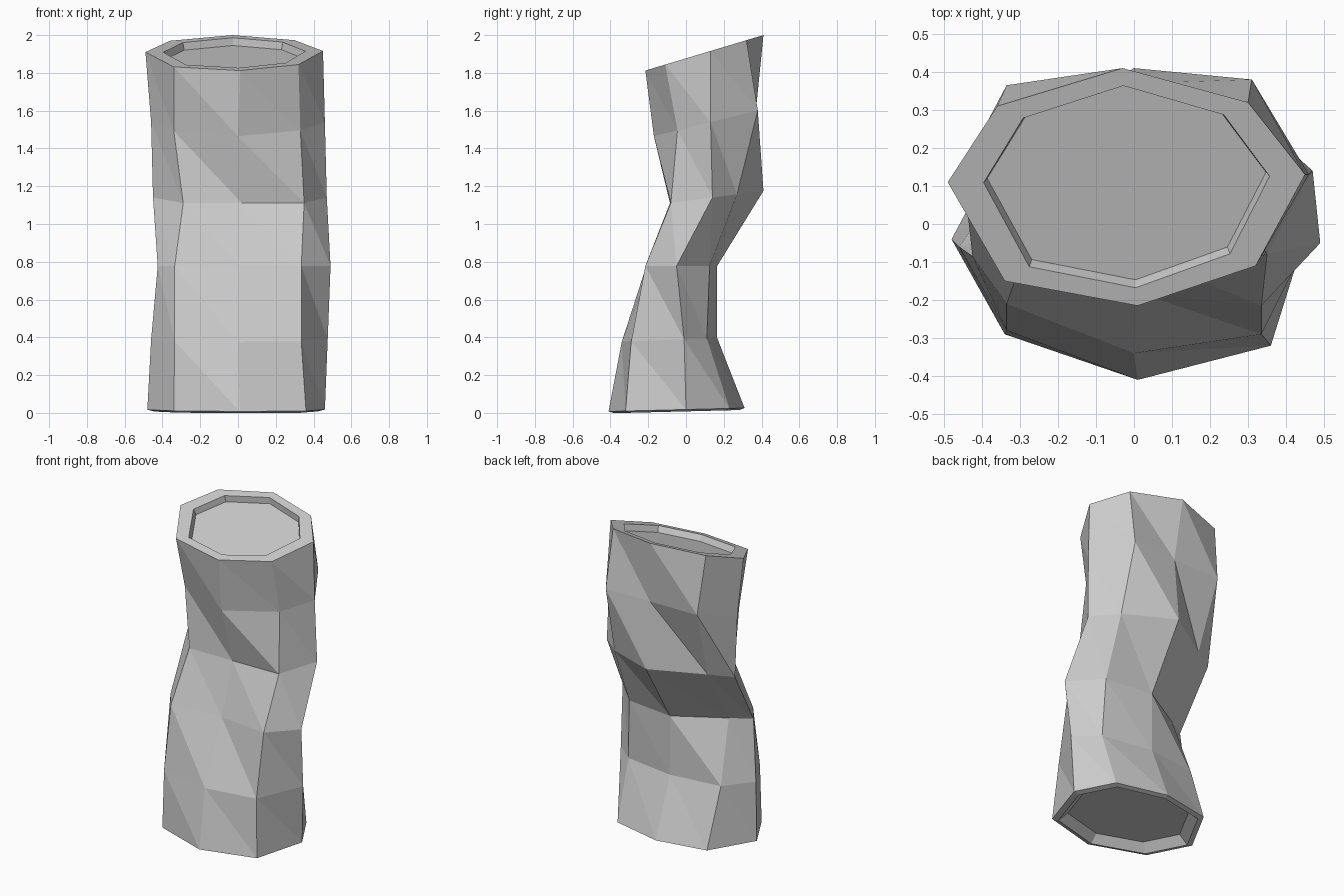
import bpy, bmesh
from mathutils import Vector

if "Cube" in bpy.data.objects:
    bpy.data.objects.remove(bpy.data.objects["Cube"])

# Eight-sided cross-sections, counter-clockwise from the front corner.
# Each: (height at y = 0, slope along y, corner x/y positions)
SECTIONS = [
    (0.018, 0.025, [(.01, -.41), (.36, -.32), (.46, 0), (.33, .23),
                    (0, .31), (-.325, .25), (-.48, -.04), (-.34, -.29)]),
    (0.39, 0.04, [(0, -.34), (.335, -.29), (.475, -.01), (.337, .11),
                  (0, .165), (-.335, .12), (-.46, -.06), (-.335, -.28)]),
    (0.778, 0.0, [(.01, -.18), (.335, -.215), (.49, -.05), (.32, .125),
                  (0, .165), (-.30, -.01), (-.425, -.085), (-.335, -.21)]),
    (1.122, 0.13, [(.02, -.085), (.35, -.08), (.47, .14), (.325, .27),
                   (0, .41), (-.31, .22), (-.45, .14), (-.29, -.085)]),
    (1.507, 0.25, [(0, -.17), (.33, -.045), (.46, .13), (.31, .38),
                   (0, .37), (-.335, .365), (-.46, .13), (-.34, -.06)]),
    (1.877, 0.3, [(.01, -.215), (.32, -.11), (.45, .13), (.30, .32),
                  (-.03, .41), (-.36, .31), (-.49, .11), (-.34, -.15)]),
]


def bridge(bm, lower, upper):
    """Join two rings with facets, all split along the same diagonal."""
    n = len(lower)
    for i in range(n):
        j = (i + 1) % n
        bm.faces.new((lower[i], lower[j], upper[i]))
        bm.faces.new((lower[j], upper[j], upper[i]))


def recessed_end(bm, ring, steps):
    """Rim, inner wall and sunken cut face; steps are (scale x, scale y, depth)."""
    mid = sum((v.co for v in ring), Vector()) / len(ring)
    normal = (ring[2].co - ring[6].co).cross(ring[4].co - ring[0].co).normalized()
    outer = ring
    for sx, sy, depth in steps:
        inner = []
        for v in ring:
            d = v.co - mid
            co = mid + Vector((d.x * sx, d.y * sy, d.z * sy)) - normal * depth
            inner.append(bm.verts.new(co))
        bridge(bm, outer, inner)
        outer = inner
    bm.faces.new(outer)


# Crooked log: bark loft plus both recessed ends
bm = bmesh.new()
rings = [[bm.verts.new((x, y, z + k * y)) for x, y in pts]
         for z, k, pts in SECTIONS]
for a, b in zip(rings, rings[1:]):
    bridge(bm, a, b)
recessed_end(bm, rings[-1], [(.8, .85, 0), (.78, .82, .04)])
recessed_end(bm, rings[0], [(.92, .92, .010), (.8, .8, -.04)])
bmesh.ops.recalc_face_normals(bm, faces=bm.faces)

mesh = bpy.data.meshes.new("log")
bm.to_mesh(mesh)
bm.free()
log = bpy.data.objects.new("log", mesh)
bpy.context.collection.objects.link(log)
